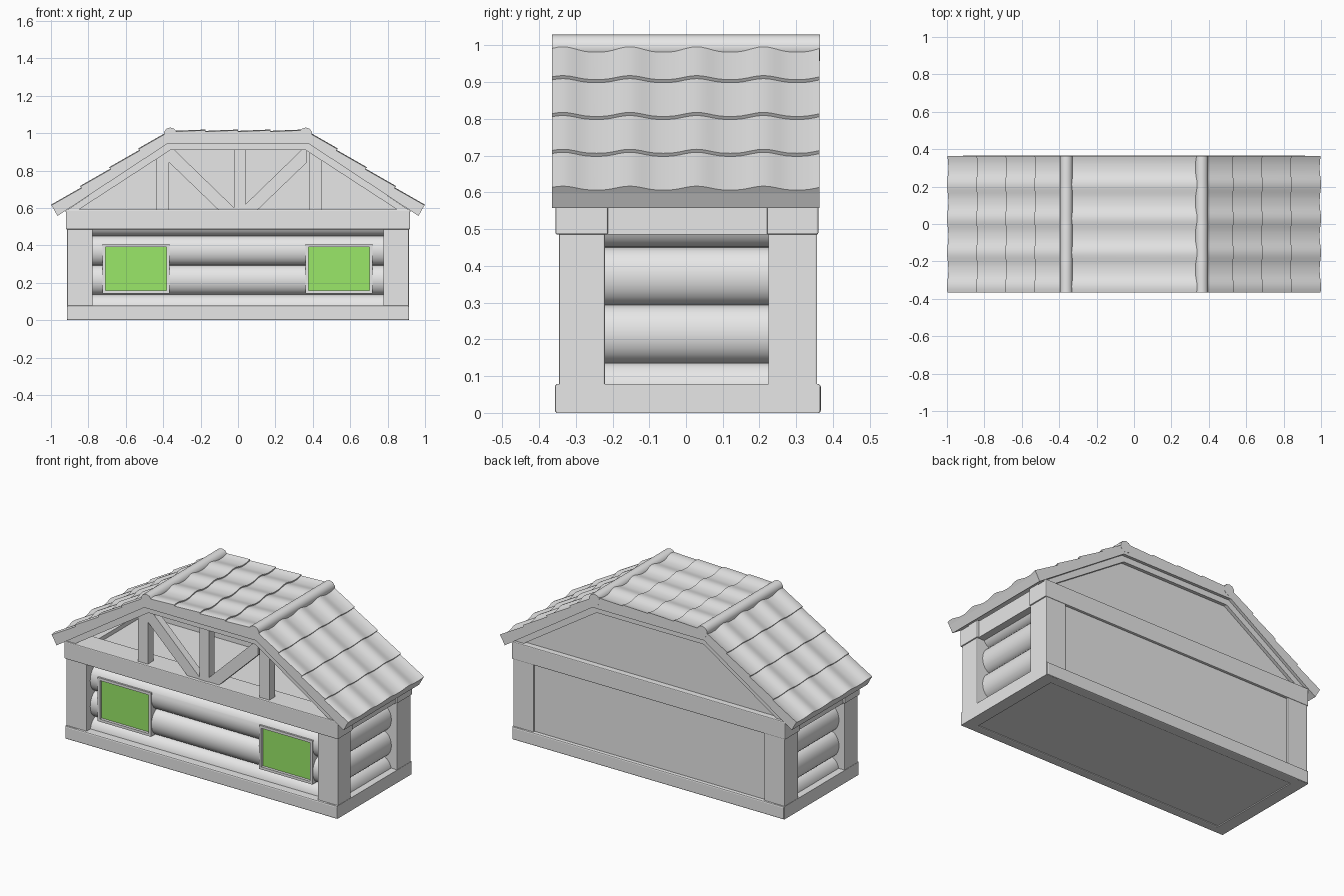
import bpy, bmesh, math
from mathutils import Vector

if "Cube" in bpy.data.objects:
    bpy.data.objects.remove(bpy.data.objects["Cube"])


def material(name, rgb):
    m = bpy.data.materials.new(name)
    m.diffuse_color = (*rgb, 1)
    m.use_nodes = True
    m.node_tree.nodes["Principled BSDF"].inputs["Base Color"].default_value = m.diffuse_color
    return m


GREY = material("plain_grey", (0.8, 0.8, 0.8))
GREEN = material("window_green", (0.32, 0.8, 0.14))


def finish(name, bm, mat=GREY, bevel=0.0, smooth=0):
    bmesh.ops.recalc_face_normals(bm, faces=bm.faces)
    if bevel:
        bmesh.ops.bevel(bm, geom=bm.edges[:], offset=bevel, segments=2,
                        affect='EDGES', profile=0.5)
    me = bpy.data.meshes.new(name)
    bm.to_mesh(me)
    bm.free()
    me.materials.append(mat)
    if smooth:
        me.shade_smooth()
        me.set_sharp_from_angle(angle=math.radians(smooth))
    ob = bpy.data.objects.new(name, me)
    bpy.context.collection.objects.link(ob)
    return ob


def box(name, x, y, z, mat=GREY, bevel=0.0):
    bm = bmesh.new()
    bmesh.ops.create_cube(bm, size=1)
    for v in bm.verts:
        v.co = [lo + (c + 0.5) * (hi - lo) for c, (lo, hi) in zip(v.co, (x, y, z))]
    return finish(name, bm, mat, bevel)


def prism(name, pts, a, b, along='y', smooth=0):
    """Extrude a closed outline of (horizontal, z) points along one axis."""
    bm = bmesh.new()
    rings = []
    for t in (a, b):
        rings.append([bm.verts.new((h, t, z) if along == 'y' else (t, h, z)) for h, z in pts])
    n = len(pts)
    for i in range(n):
        j = (i + 1) % n
        bm.faces.new((rings[0][i], rings[0][j], rings[1][j], rings[1][i]))
    bm.faces.new(rings[0])
    bm.faces.new(rings[1])
    return finish(name, bm, smooth=smooth)


def sides(pts):
    return [(s, [(s * x, z) for x, z in pts]) for s in (-1, 1)]


# Base frame and floor
for y0, y1, n in ((-0.357, -0.30, "front"), (0.30, 0.367, "back")):
    box(f"base_{n}", (-0.915, 0.915), (y0, y1), (0, 0.078), bevel=0.007)
for s, n in ((-1, "left"), (1, "right")):
    box(f"base_{n}", sorted((s * 0.84, s * 0.915)), (-0.352, 0.362), (0, 0.078))
box("floor", (-0.87, 0.87), (-0.31, 0.32), (0.006, 0.076))

# Corner posts
for s in (-1, 1):
    for y in ((-0.345, -0.22), (0.224, 0.357)):
        box("corner_post", sorted((s * 0.777, s * 0.913)), y, (0.07, 0.49), bevel=0.004)

# Beams on top of the walls, and the ceiling
for y, n in (((-0.355, -0.212), "front"), ((0.22, 0.36), "back")):
    box(f"{n}_beam", (-0.92, 0.92), y, (0.485, 0.592), bevel=0.005)
for s in (-1, 1):
    box("side_beam", sorted((s * 0.79, s * 0.908)), (-0.22, 0.23), (0.485, 0.585))
box("ceiling", (-0.85, 0.85), (-0.25, 0.30), (0.54, 0.56))


# Log walls: scalloped outlines extruded along the wall
def log_outline(face, depth, back):
    pts = []
    for i in range(4):
        zc = 0.058 + 0.157 * i
        for k in range(12):
            a = -math.pi / 2 + math.pi * k / 12
            pts.append((face + depth * (math.cos(a) - 1), zc + 0.0785 * math.sin(a)))
    pts = [(h, z) for h, z in pts if 0.05 < z < 0.52]
    return [(back, pts[0][1])] + pts + [(back, pts[-1][1])]


for s, pts in sides(log_outline(0.875, 0.06, 0.77)):
    prism("side_log_wall", pts, -0.25, 0.26, along='x' and 'y', smooth=40)
front_pts = [(-h, z) for h, z in log_outline(0.31, 0.06, 0.22)]
front_wall = prism("front_log_wall", front_pts, -0.80, 0.80, along='x', smooth=40)

# Windows: opening cut through the logs, frame bars and green pane
for x0, x1 in ((-0.725, -0.365), (0.36, 0.72)):
    z0, z1, w = 0.142, 0.408, 0.016
    cutter = box("window_cutter", (x0, x1), (-0.5, -0.262), (z0, z1))
    cutter.hide_render = True
    mod = front_wall.modifiers.new("opening", 'BOOLEAN')
    mod.operation, mod.solver, mod.object = 'DIFFERENCE', 'EXACT', cutter
    bpy.context.view_layer.objects.active = front_wall
    bpy.ops.object.modifier_apply(modifier=mod.name)
    bpy.data.objects.remove(cutter)
    y = (-0.314, -0.25)
    for x in ((x0, x0 + w), (x1 - w, x1)):
        box("window_side", x, y, (z0, z1))
    for z in ((z0, z0 + w), (z1 - w, z1)):
        box("window_rail", (x0 + w, x1 - w), y, z)
    box("window_pane", (x0 + w, x1 - w), (-0.297, -0.29), (z0 + w, z1 - w), GREEN)

# Back wall and back gable panel
box("back_wall", (-0.80, 0.80), (0.325, 0.345), (0.05, 0.50))
prism("back_gable", [(-0.90, 0.57), (0.90, 0.57), (0.37, 0.95), (-0.37, 0.95)], 0.305, 0.325)

# Roof slab
half = [(0.965, 0.557), (0.987, 0.597), (0.365, 0.998)]
under = (0.375, 0.945)
mir = lambda p: (-p[0], p[1])
prism("roof_slab", half + [mir(p) for p in half[::-1]] + [mir(under), under], -0.365, 0.363)

# Gable trusses: rafters and top chord at both ends
for y0, y1 in ((-0.347, -0.285), (0.30, 0.345)):
    for s, pts in sides([(0.925, 0.582), (0.375, 0.948), (0.36, 0.91), (0.865, 0.582)]):
        prism("truss_rafter", pts, y0, y1)
    box("truss_chord", (-0.38, 0.38), (y0, y1), (0.91, 0.948))

# Front truss posts and braces
for x in ((-0.435, -0.37), (-0.022, 0.04), (0.382, 0.448)):
    box("truss_post", x, (-0.338, -0.285), (0.58, 0.93))
for s, pts in sides([(0.37, 0.93), (0.37, 0.845), (0.10, 0.585), (0.02, 0.585), (0.02, 0.60), (0.345, 0.915)]):
    prism("truss_brace", pts, -0.335, -0.29)


# Wavy roof tiles
def tile_row(name, upper, lower, lift=0.011):
    """One overlapping row: wavy sheet, raised at its lower end, closed below."""
    up, lo = Vector((upper[0], 0, upper[1])), Vector((lower[0], 0, lower[1]))
    d = (lo - up).normalized()
    n = Vector((-d.z, 0, d.x))
    if n.z < 0:
        n = -n
    bm = bmesh.new()
    steps, cols = 48, []
    for i in range(steps + 1):
        y = -0.365 + 0.728 * i / steps
        c = 0.5 + 0.5 * math.cos(2 * math.pi * (y + 0.335) / 0.182)
        wave = 0.013 * c ** 1.4
        col = [up - n * 0.004, up + n * (wave + 0.001), lo + n * (wave + lift), lo - n * 0.004]
        cols.append([bm.verts.new(p + Vector((0, y, 0))) for p in col])
    for a, b in zip(cols, cols[1:]):
        for k in range(4):
            bm.faces.new((a[k], a[(k + 1) % 4], b[(k + 1) % 4], b[k]))
    bm.faces.new(cols[0])
    bm.faces.new(cols[-1])
    finish(name, bm, smooth=40)


def lerp(a, b, t):
    return (a[0] + (b[0] - a[0]) * t, a[1] + (b[1] - a[1]) * t)


for s in (-1, 1):
    top, eave = (s * 0.365, 0.998), (s * 0.987, 0.597)
    for r in range(4):
        tile_row("slope_tiles", lerp(top, eave, r / 4), lerp(top, eave, (r + 1) / 4))
for r in range(4):
    tile_row("top_tiles", (-0.345 + 0.1725 * r, 0.998), (-0.345 + 0.1725 * (r + 1), 0.998), 0.008)

# Rounded ridge caps along the two roof breaks
for s in (-1, 1):
    cap = [(s * 0.362 + 0.036 * math.cos(2 * math.pi * (k + 0.5) / 10),
            0.994 + 0.036 * math.sin(2 * math.pi * (k + 0.5) / 10)) for k in range(10)]
    prism("ridge_cap", cap, -0.365, 0.364, smooth=40)
